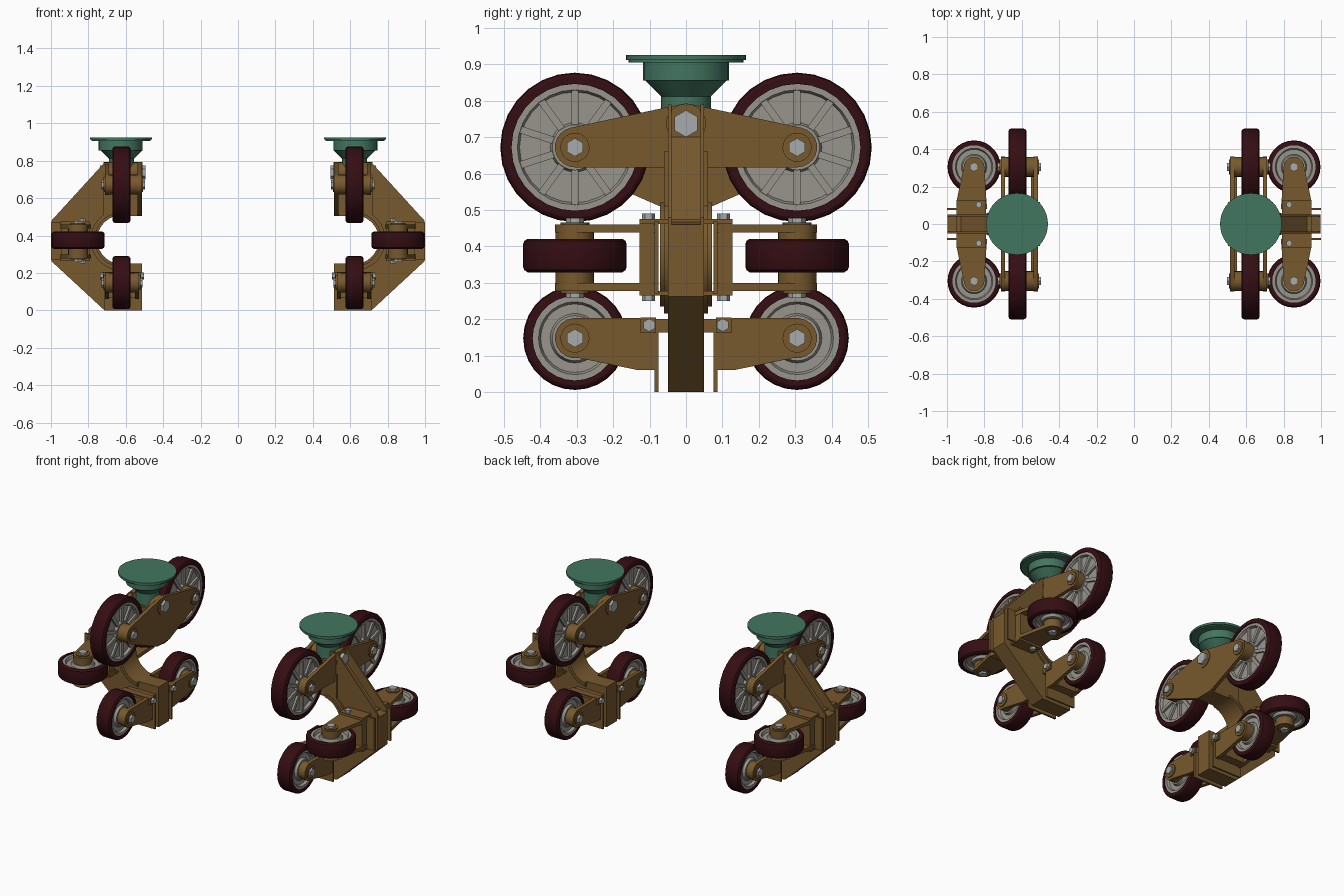
import bpy, bmesh, math
from math import sin, cos, radians, pi

if "Cube" in bpy.data.objects:
    bpy.data.objects.remove(bpy.data.objects["Cube"])

def material(name, c):
    m = bpy.data.materials.new(name)
    m.diffuse_color = (*c, 1)
    m.use_nodes = True
    m.node_tree.nodes["Principled BSDF"].inputs["Base Color"].default_value = m.diffuse_color
    return m

BROWN = material("bronze brown", (0.185, 0.10, 0.027))
TYRE = material("dark red tyre", (0.034, 0.004, 0.006))
GREY = material("rim grey", (0.31, 0.30, 0.265))
STEEL = material("bolt steel", (0.39, 0.41, 0.41))
GREEN = material("mount green", (0.055, 0.18, 0.115))
S = 1  # current side: 1 = right, -1 = left

def place(axis, u, v, w):
    # (u, v) lie in the plane, w runs along the axis
    x, y, z = {'x': (w, u, v), 'y': (u, w, v), 'z': (u, v, w)}[axis]
    return (S * x, y, z)

def finish(name, bm, mat, smooth=True):
    bmesh.ops.recalc_face_normals(bm, faces=bm.faces[:])
    me = bpy.data.meshes.new(name)
    bm.to_mesh(me)
    bm.free()
    me.materials.append(mat)
    ob = bpy.data.objects.new(("right_" if S > 0 else "left_") + name, me)
    bpy.context.collection.objects.link(ob)
    if smooth:
        bpy.ops.object.select_all(action='DESELECT')
        ob.select_set(True)
        bpy.context.view_layer.objects.active = ob
        bpy.ops.object.shade_smooth_by_angle(angle=radians(30))
    return ob

def prism(name, axis, pts, a, b, mat=BROWN):
    bm = bmesh.new()
    lo = [bm.verts.new(place(axis, u, v, a)) for u, v in pts]
    hi = [bm.verts.new(place(axis, u, v, b)) for u, v in pts]
    n = len(pts)
    bm.faces.new(lo)
    bm.faces.new(hi[::-1])
    for i in range(n):
        j = (i + 1) % n
        bm.faces.new((lo[i], lo[j], hi[j], hi[i]))
    return finish(name, bm, mat)

def box(name, x, y, z, mat=BROWN):
    return prism(name, 'z', [(x[0], y[0]), (x[1], y[0]), (x[1], y[1]), (x[0], y[1])], *z, mat)

def arc(cx, cy, r, a0, a1, n=10):
    return [(cx + r * cos(radians(a0 + (a1 - a0) * i / n)),
             cy + r * sin(radians(a0 + (a1 - a0) * i / n))) for i in range(n + 1)]

def rod(name, axis, u, v, r, a, b, mat=BROWN, n=20):
    return prism(name, axis, arc(u, v, r, 90, 450, n)[:-1], a, b, mat)

def lathe(name, axis, c, prof, mat, n=28):
    # closed (radius, offset) profile spun around the axis through c = (u, v, w)
    bm = bmesh.new()
    rings = [[bm.verts.new(place(axis, c[0] + r * cos(2 * pi * i / n),
              c[1] + r * sin(2 * pi * i / n), c[2] + h)) for r, h in prof] for i in range(n)]
    m = len(prof)
    for i in range(n):
        p, q = rings[i], rings[(i + 1) % n]
        for k in range(m):
            l = (k + 1) % m
            bm.faces.new((p[k], p[l], q[l], q[k]))
    return finish(name, bm, mat)

def wheel(name, axis, u, v, w, R, t, h, spokes):
    c = (u, v, w)
    k = R - t
    lathe(name + "_tyre", axis, c, [(k, -h), (R - .012, -h), (R - .003, -h + .006), (R, -h + .014),
          (R, h - .014), (R - .003, h - .006), (R - .012, h), (k, h)], TYRE)
    g, d = h - .006, h - .022
    ro, ri = k - .016, .062
    lathe(name + "_rim", axis, c, [(.015, -g), (ri, -g), (ri + .006, -d), (ro - .006, -d), (ro, -g),
          (k + .002, -g), (k + .002, g), (ro, g), (ro - .006, d), (ri + .006, d), (ri, g), (.015, g)], GREY)
    for i in range(spokes):
        a = 2 * pi * i / spokes + pi / 2
        ca, sa = cos(a), sin(a)
        pts = [(u + r * ca - s * sa, v + r * sa + s * ca)
               for r, s in ((ri - .01, -.010), (ro + .005, -.010), (ro + .005, .010), (ri - .01, .010))]
        prism(name + "_spoke", axis, pts, w - g + .003, w + g - .003, GREY)

def axle(name, axis, u, v, w, lo, hi):
    # bosses either side of a wheel, outer washers and hex bolt heads
    for a, b in ((lo, w - .04), (w + .04, hi)):
        rod(name + "_boss", axis, u, v, .053, a, b)
    rod(name + "_washer", axis, u, v, .040, lo - .006, hi + .006)
    rod(name + "_bolt", axis, u, v, .025, lo - .018, hi + .018, STEEL, 6)

XC, ZR = .623, .378   # wheel plane and rail centre
for S in (1, -1):
    # C-shaped main frame: two cheek plates around a core with a trough in the upper diagonal
    inner = arc(XC, ZR, .13, -90, 90, 16)
    outline = [(.53, .25)] + inner + [(.58, .51), (.58, .79), (.714, .79),
               (.997, .48), (.997, .262), (.714, 0), (.512, 0), (.512, .25)]
    core = [(.53, .25)] + inner + [(.58, .51), (.58, .72), (.70, .72),
            (.93, .47), (.997, .46), (.997, .262), (.714, 0), (.512, 0), (.512, .25)]
    prism("frame_core", 'y', core, -.045, .045)
    for y in (-.05, .04):
        prism("frame_cheek", 'y', outline, y, y + .01)
    # wider lips following the rail opening
    for r0, r1, w in ((.13, .145, .072), (.145, .165, .06)):
        prism("frame_lip", 'y', arc(XC, ZR, r0, -80, 80, 16) + arc(XC, ZR, r1, 80, -80, 16), -w, w)

    # upper wheel carrier: outer and inner rocker plates, pivot and cross box
    lobe = arc(.305, .672, .055, 78, -90)
    right = lobe + [(.06, .617)]
    deep = arc(.305, .672, .055, 78, -70) + [(.06, .505)]
    for name, half, a, b in (("upper_outer_plate", right, .69, .712), ("upper_inner_plate", deep, .514, .536)):
        left = [(-y, z) for y, z in half[::-1]]
        prism(name, 'x', arc(0, .737, .055, 102, 78, 4) + half + left, a, b)
    box("upper_cross_box", (.53, .72), (-.06, .06), (.505, .66))
    rod("pivot_tube", 'x', 0, .737, .055, .51, .718)
    rod("pivot_bolt", 'x', 0, .737, .037, .495, .738, STEEL, 6)

    # green seat mount: flange, collar, tapered neck
    rod("mount_flange", 'z', XC + .002, 0, .165, .912, .925, GREEN, 40)
    rod("mount_flange_lip", 'z', XC + .002, 0, .158, .905, .913, GREEN, 40)
    rod("mount_collar", 'z', XC + .005, 0, .118, .855, .91, GREEN, 28)
    bm = bmesh.new()
    rings = []
    for r, z in ((.112, .856), (.068, .812), (.068, .74)):
        rings.append([bm.verts.new((S * (XC + r * cos(pi * i / 10)), r * sin(pi * i / 10), z)) for i in range(20)])
    for p, q in zip(rings, rings[1:]):
        for i in range(20):
            j = (i + 1) % 20
            bm.faces.new((p[i], p[j], q[j], q[i]))
    bm.faces.new(rings[0])
    bm.faces.new(rings[-1])
    finish("mount_neck", bm, GREEN)

    # bridges tying the side and lower carriers to the frame
    for z in (.265, .462):
        box("side_bridge", (.79, .95), (-.128, .128), (z, z + .013))
    box("lower_bridge", (.53, .714), (-.12, .12), (.163, .2))

    for f in (1, -1):
        ys = lambda a, b: (min(f * a, f * b), max(f * a, f * b))
        # wheels and axles
        wheel("upper_wheel", 'x', f * .305, .672, XC, .205, .031, .048, 10)
        axle("upper_axle", 'x', f * .305, .672, XC, .514, .712)
        wheel("lower_wheel", 'x', f * .305, .148, XC, .142, .026, .048, 0)
        axle("lower_axle", 'x', f * .305, .148, XC, .528, .712)
        wheel("side_wheel", 'z', .855, f * .305, .375, .142, .026, .046, 0)
        axle("side_axle", 'z', .855, f * .305, .3685, .277, .46)

        # lower carrier arms
        arm = arc(.305, .148, .055, 85, -100) + [(.13, .06), (.085, .06), (.085, .2), (.13, .203)]
        for a in (.528, .69):
            prism("lower_arm", 'x', [(f * y, z) for y, z in arm], a, a + .022)
        box("lower_arm_block", (.535, .705), ys(.085, .14), (.065, .2))
        box("lower_mount_plate", (.512, .714), ys(.075, .086), (0, .165))
        box("lower_bolt_pad", (.518, .722), ys(.083, .125), (.162, .205))
        rod("lower_bolt", 'x', f * .101, .184, .018, .503, .738, STEEL, 6)

        # side carrier arms
        arm = arc(.855, .305, .055, 0, 180) + [(.79, .14), (.785, .08), (.95, .08), (.945, .14)]
        for a in (.277, .438):
            prism("side_arm", 'z', [(x, f * y) for x, y in arm], a, a + .022)
        box("side_arm_block", (.795, .945), ys(.08, .128), (.265, .475))
        box("side_mount_plate", (.80, .999), ys(.075, .086), (.27, .47))
        rod("side_bolt", 'z', .83, f * .103, .018, .25, .49, STEEL, 6)
